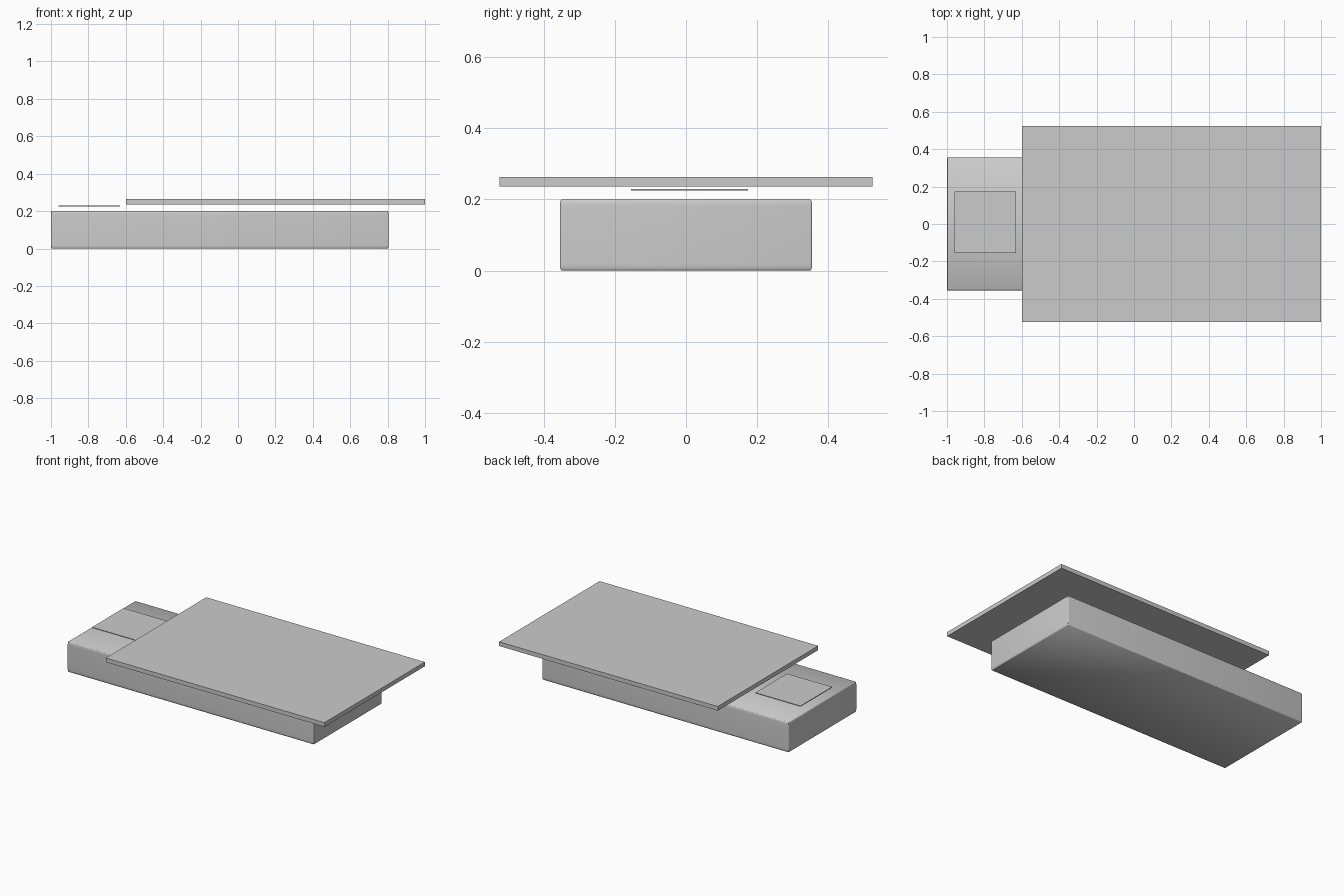
import bpy
import bmesh
import math
from mathutils import Vector

cube = bpy.data.objects.get("Cube")
if cube:
    bpy.data.objects.remove(cube, do_unlink=True)

# Single light grey finish
GREY = (0.6, 0.6, 0.6, 1.0)
grey = bpy.data.materials.new("light_grey")
grey.use_nodes = True
grey.diffuse_color = GREY
grey.node_tree.nodes["Principled BSDF"].inputs["Base Color"].default_value = GREY


def box(name, low, high, rounding=None):
    """Box between two corners; rounding gives the edge radius along each axis."""
    low, high = Vector(low), Vector(high)
    size = high - low
    bm = bmesh.new()
    bmesh.ops.create_cube(bm, size=1)
    if rounding:
        # Round at unit radius, then squash to the radius of each axis
        bmesh.ops.scale(bm, vec=[s / r for s, r in zip(size, rounding)], verts=bm.verts)
        bmesh.ops.bevel(bm, geom=bm.edges[:], offset=1, offset_type='OFFSET',
                        segments=4, profile=0.5, affect='EDGES')
        bmesh.ops.scale(bm, vec=rounding, verts=bm.verts)
    else:
        bmesh.ops.scale(bm, vec=size, verts=bm.verts)
    bmesh.ops.translate(bm, vec=(low + high) / 2, verts=bm.verts)
    mesh = bpy.data.meshes.new(name)
    bm.to_mesh(mesh)
    bm.free()
    mesh.materials.append(grey)
    obj = bpy.data.objects.new(name, mesh)
    bpy.context.collection.objects.link(obj)
    return obj


# Main body with softly rounded edges
body = box("body", (-1, -0.355, 0), (0.805, 0.355, 0.2), rounding=(0.005, 0.005, 0.02))
bpy.context.view_layer.objects.active = body
body.select_set(True)
bpy.ops.object.shade_smooth_by_angle(angle=math.radians(40))

# Large flat panel hovering over the body
box("top_panel", (-0.6, -0.525, 0.236), (1, 0.525, 0.264))

# Thin square pad beside the panel
box("small_pad", (-0.96, -0.155, 0.225), (-0.63, 0.175, 0.23))
